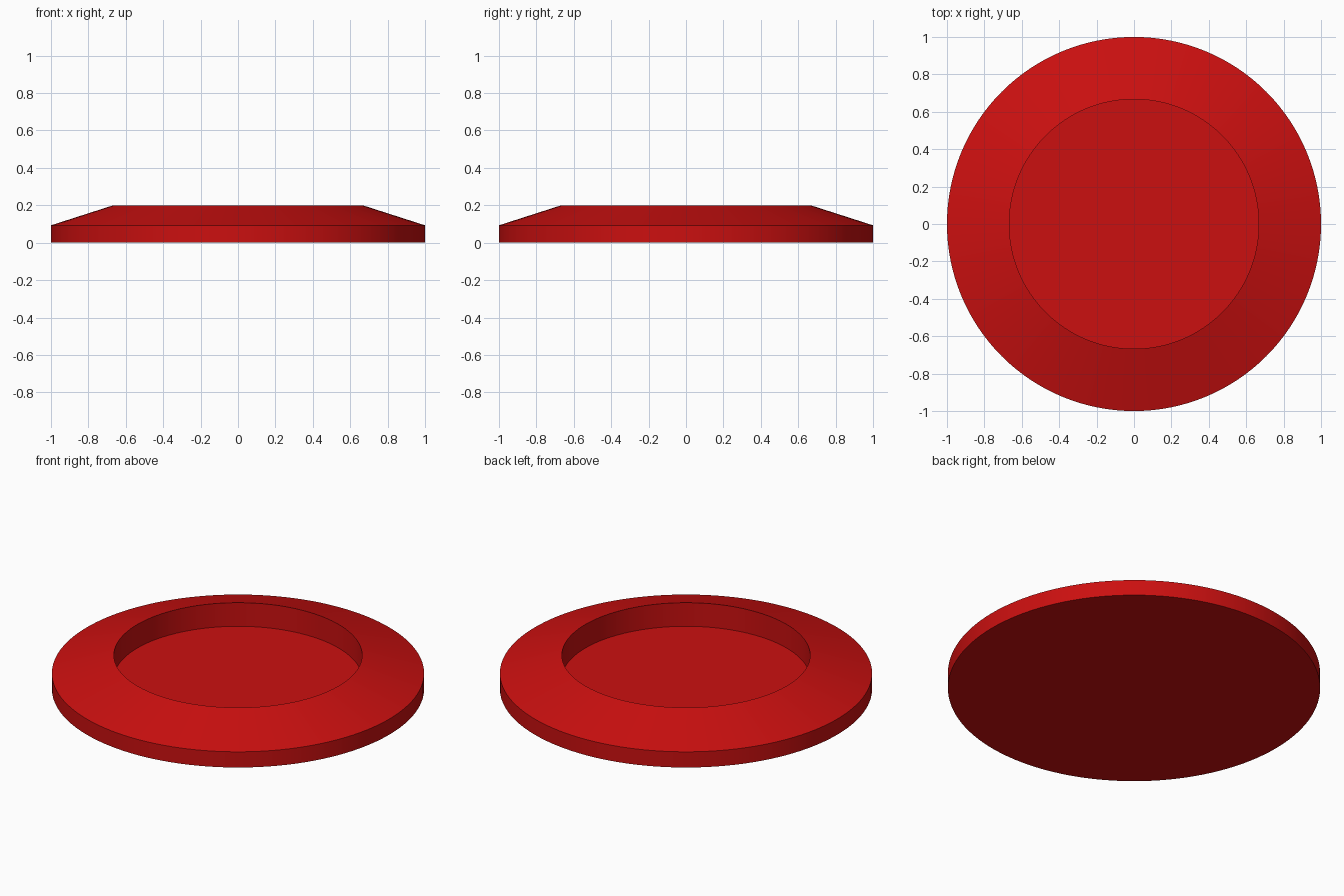
import bpy, bmesh, math

if "Cube" in bpy.data.objects:
    bpy.data.objects.remove(bpy.data.objects["Cube"])

SEGMENTS = 128

# Half cross-section (radius, height): base, rim wall, sloped top, recess wall, recess floor
profile = [(0, 0), (1, 0), (1, 0.093), (0.667, 0.2), (0.667, 0.06), (0, 0.06)]

# Revolve the cross-section around z
bm = bmesh.new()
verts = [bm.verts.new((r, 0, z)) for r, z in profile]
edges = [bm.edges.new(pair) for pair in zip(verts, verts[1:])]
bmesh.ops.spin(bm, geom=verts + edges, cent=(0, 0, 0), axis=(0, 0, 1),
               angle=math.tau, steps=SEGMENTS, use_merge=False)
bmesh.ops.remove_doubles(bm, verts=bm.verts, dist=1e-4)
bmesh.ops.recalc_face_normals(bm, faces=bm.faces)

mesh = bpy.data.meshes.new("recessed_disc")
bm.to_mesh(mesh)
bm.free()
disc = bpy.data.objects.new("recessed_disc", mesh)
bpy.context.collection.objects.link(disc)

# Red finish
red = bpy.data.materials.new("red")
red.diffuse_color = (0.6, 0.005, 0.005, 1)
red.use_nodes = True
red.node_tree.nodes["Principled BSDF"].inputs["Base Color"].default_value = red.diffuse_color
mesh.materials.append(red)

# Smooth round walls, sharp rims
bpy.context.view_layer.objects.active = disc
disc.select_set(True)
bpy.ops.object.shade_smooth_by_angle(angle=math.radians(15))
